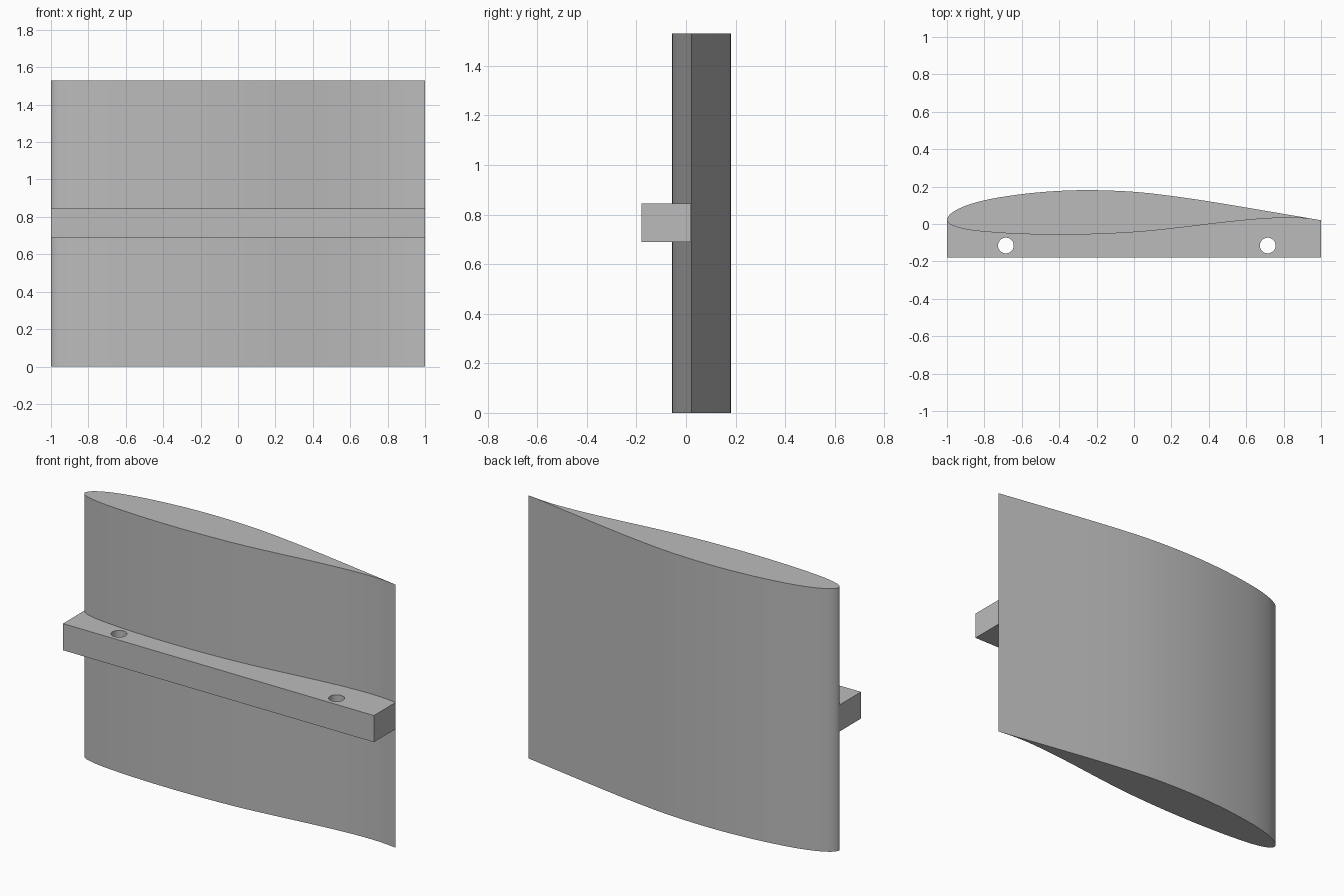
import bpy, bmesh, math
from mathutils import Vector

old = bpy.data.objects.get("Cube")
if old:
    bpy.data.objects.remove(old)

HEIGHT = 1.53
BAR_Z = (0.69, 0.845)

grey = bpy.data.materials.new("plain grey")
grey.use_nodes = True
grey.diffuse_color = (0.5, 0.5, 0.5, 1)
grey.node_tree.nodes["Principled BSDF"].inputs["Base Color"].default_value = (0.5, 0.5, 0.5, 1)


def smooth_path(points, steps=8):
    """Centripetal-style spline through the points, ends included."""
    p = [Vector(q) for q in points]
    p = [p[0] * 2 - p[1]] + p + [p[-1] * 2 - p[-2]]
    out = []
    for a, b, c, d in zip(p, p[1:], p[2:], p[3:]):
        t1 = (b - a).length ** 0.5
        t2 = t1 + (c - b).length ** 0.5
        t3 = t2 + (d - c).length ** 0.5
        for i in range(steps):
            t = t1 + (t2 - t1) * i / steps
            ab, bc, cd = a.lerp(b, t / t1), b.lerp(c, (t - t1) / (t2 - t1)), c.lerp(d, (t - t2) / (t3 - t2))
            out.append(ab.lerp(bc, t / t2).lerp(bc.lerp(cd, (t - t1) / (t3 - t1)), (t - t1) / (t2 - t1)))
    return out + [p[-2]]


def extrude_outline(name, outline, z0, z1):
    """Solid prism from a closed outline in the xy plane."""
    bm = bmesh.new()
    face = bm.faces.new([bm.verts.new((q[0], q[1], z0)) for q in outline])
    ext = bmesh.ops.extrude_face_region(bm, geom=[face], use_keep_orig=True)
    moved = [v for v in ext["geom"] if isinstance(v, bmesh.types.BMVert)]
    bmesh.ops.translate(bm, verts=moved, vec=(0, 0, z1 - z0))
    bmesh.ops.recalc_face_normals(bm, faces=bm.faces)
    mesh = bpy.data.meshes.new(name)
    bm.to_mesh(mesh)
    bm.free()
    mesh.materials.append(grey)
    obj = bpy.data.objects.new(name, mesh)
    bpy.context.collection.objects.link(obj)
    return obj


def activate(obj):
    bpy.ops.object.select_all(action="DESELECT")
    obj.select_set(True)
    bpy.context.view_layer.objects.active = obj


# Airfoil outline: from the trailing edge over the back, round the nose, along the front
back = [(1, 0.02), (0.8, 0.054), (0.6, 0.088), (0.4, 0.121), (0.2, 0.15), (0, 0.172),
        (-0.25, 0.181), (-0.45, 0.174), (-0.65, 0.153), (-0.82, 0.122), (-0.93, 0.085), (-0.985, 0.05)]
front = [(-1, 0.02), (-0.98, -0.003), (-0.9, -0.028), (-0.75, -0.045), (-0.55, -0.055),
         (-0.35, -0.057), (-0.15, -0.052), (0.05, -0.04), (0.25, -0.019), (0.45, 0.005),
         (0.65, 0.025), (0.8, 0.033), (0.9, 0.031), (1, 0.02)]
path = smooth_path(back + front)
nose = len(back) * 8
lower = path[nose:]

# Wing section
wing = extrude_outline("wing_section", path[:-1], 0, HEIGHT)

# Mounting bar fitted to the wing's front surface
bar = extrude_outline("mounting_bar", [(-1, -0.18)] + lower + [(1, -0.18)], *BAR_Z)

# Round through holes in the bar
for x in (-0.685, 0.715):
    ring = [(x + 0.042 * math.cos(a), -0.115 + 0.042 * math.sin(a))
            for a in (math.tau * i / 40 for i in range(40))]
    cutter = extrude_outline("hole_cutter", ring, BAR_Z[0] - 0.1, BAR_Z[1] + 0.1)
    cutter.hide_render = True
    mod = bar.modifiers.new("hole", "BOOLEAN")
    mod.operation = "DIFFERENCE"
    mod.solver = "EXACT"
    mod.object = cutter
    activate(bar)
    bpy.ops.object.modifier_apply(modifier=mod.name)
    bpy.data.objects.remove(cutter)

# Smooth curved walls, sharp rims
for obj in (wing, bar):
    activate(obj)
    bpy.ops.object.shade_smooth_by_angle(angle=math.radians(30))
